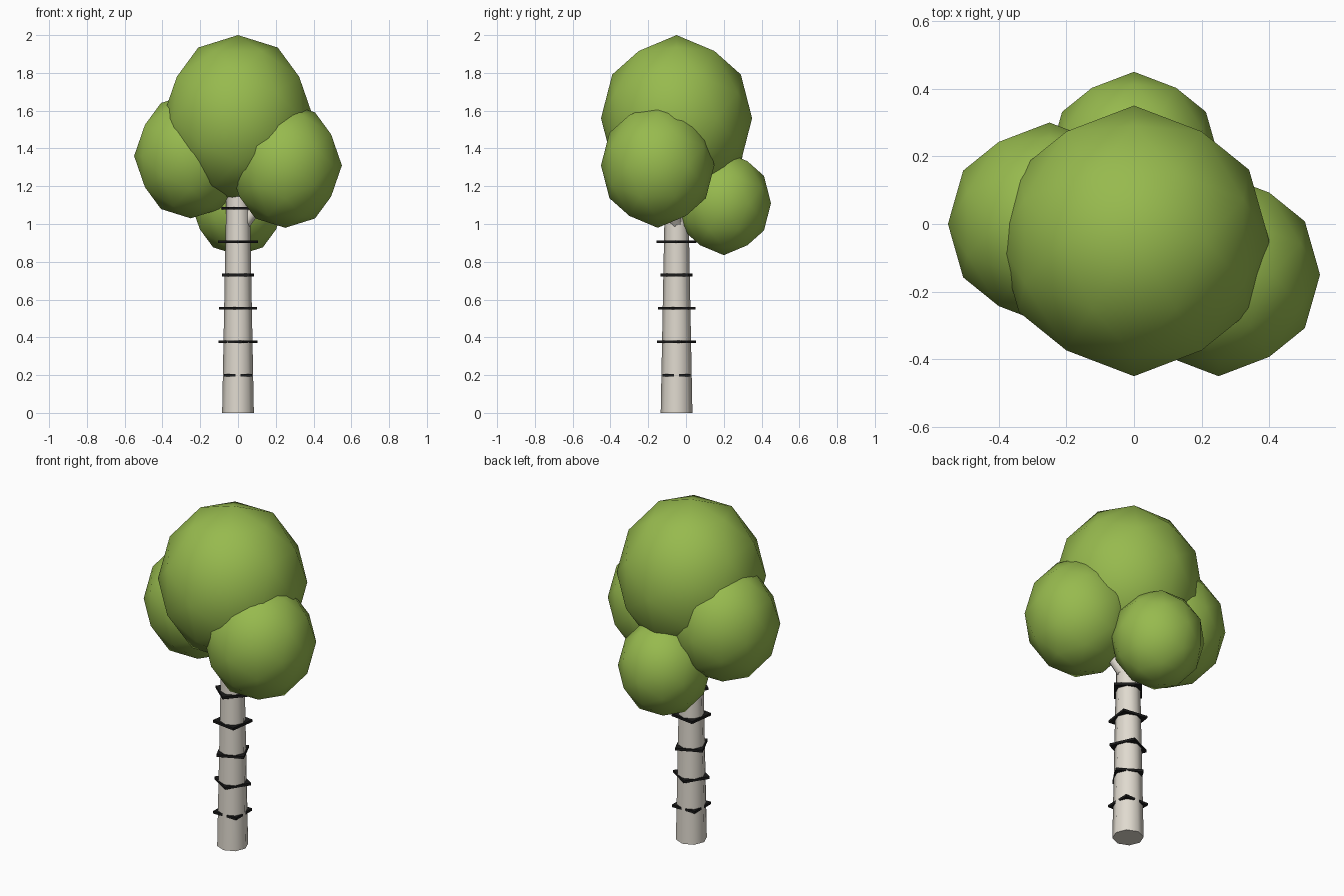
import bpy, bmesh, math
from mathutils import Vector

if "Cube" in bpy.data.objects:
    bpy.data.objects.remove(bpy.data.objects["Cube"])


def material(name, hex_code):
    def lin(c):
        return c / 12.92 if c <= 0.04045 else ((c + 0.055) / 1.055) ** 2.4
    m = bpy.data.materials.new(name)
    m.diffuse_color = [lin(int(hex_code[i:i + 2], 16) / 255) for i in (0, 2, 4)] + [1]
    m.use_nodes = True
    m.node_tree.nodes["Principled BSDF"].inputs["Base Color"].default_value = m.diffuse_color
    return m


LEAF = material("leaf green", "97BA4E")
BARK = material("pale bark", "E0DACF")
MARK = material("black bark mark", "1A1A1A")


def make(name, bm, mat, smooth_angle=None):
    bmesh.ops.recalc_face_normals(bm, faces=bm.faces)
    me = bpy.data.meshes.new(name)
    bm.to_mesh(me)
    bm.free()
    me.materials.append(mat)
    ob = bpy.data.objects.new(name, me)
    bpy.context.collection.objects.link(ob)
    if smooth_angle:
        bpy.ops.object.select_all(action='DESELECT')
        ob.select_set(True)
        bpy.context.view_layer.objects.active = ob
        bpy.ops.object.shade_smooth_by_angle(angle=math.radians(smooth_angle))
    return ob


def leaf_ball(name, centre, radius):
    # icosahedron from three golden rectangles, subdivided once, 10% taller
    bm = bmesh.new()
    phi = (1 + 5 ** 0.5) / 2
    for a in (-1, 1):
        for b in (-phi, phi):
            for co in ((a, 0, b), (b, a, 0), (0, b, a)):
                bm.verts.new(co)
    bmesh.ops.convex_hull(bm, input=bm.verts)
    bmesh.ops.subdivide_edges(bm, edges=bm.edges[:], cuts=1, use_grid_fill=True)
    for v in bm.verts:
        v.co = v.co.normalized() * radius
        v.co.z *= 1.1
    ob = make(name, bm, LEAF, 60)
    ob.location = centre


def tapered_limb(name, start, end, r1, r2, sides):
    start, end = Vector(start), Vector(end)
    axis = end - start
    bm = bmesh.new()
    bmesh.ops.create_cone(bm, cap_ends=True, segments=sides, radius1=r1,
                          radius2=r2, depth=axis.length)
    ob = make(name, bm, BARK, 60)
    ob.location = (start + end) / 2
    ob.rotation_euler = axis.to_track_quat('Z', 'Y').to_euler()
    return ob


# trunk and side branch
trunk = tapered_limb("trunk", (0, -0.05, 0), (0, -0.05, 1.25), 0.084, 0.06, 8)
trunk.rotation_euler = (0, 0, 0)
tapered_limb("branch", (0.03, -0.05, 1.0), (0.2, -0.1, 1.22), 0.035, 0.025, 6)

# thin square bark marks, each turned one radian further
for i in range(6):
    bm = bmesh.new()
    bmesh.ops.create_cube(bm, size=1)
    bmesh.ops.scale(bm, vec=(0.15, 0.15, 0.014), verts=bm.verts)
    mark = make(f"bark_mark_{i + 1}", bm, MARK)
    mark.location = (0, -0.05, 0.2 + 0.1767 * i)
    mark.rotation_euler.z = i

# crown
leaf_ball("crown_main", (0, -0.05, 1.56), 0.4)
leaf_ball("crown_left", (-0.25, 0, 1.36), 0.3)
leaf_ball("crown_right", (0.25, -0.15, 1.31), 0.3)
leaf_ball("crown_back", (0, 0.2, 1.11), 0.25)
